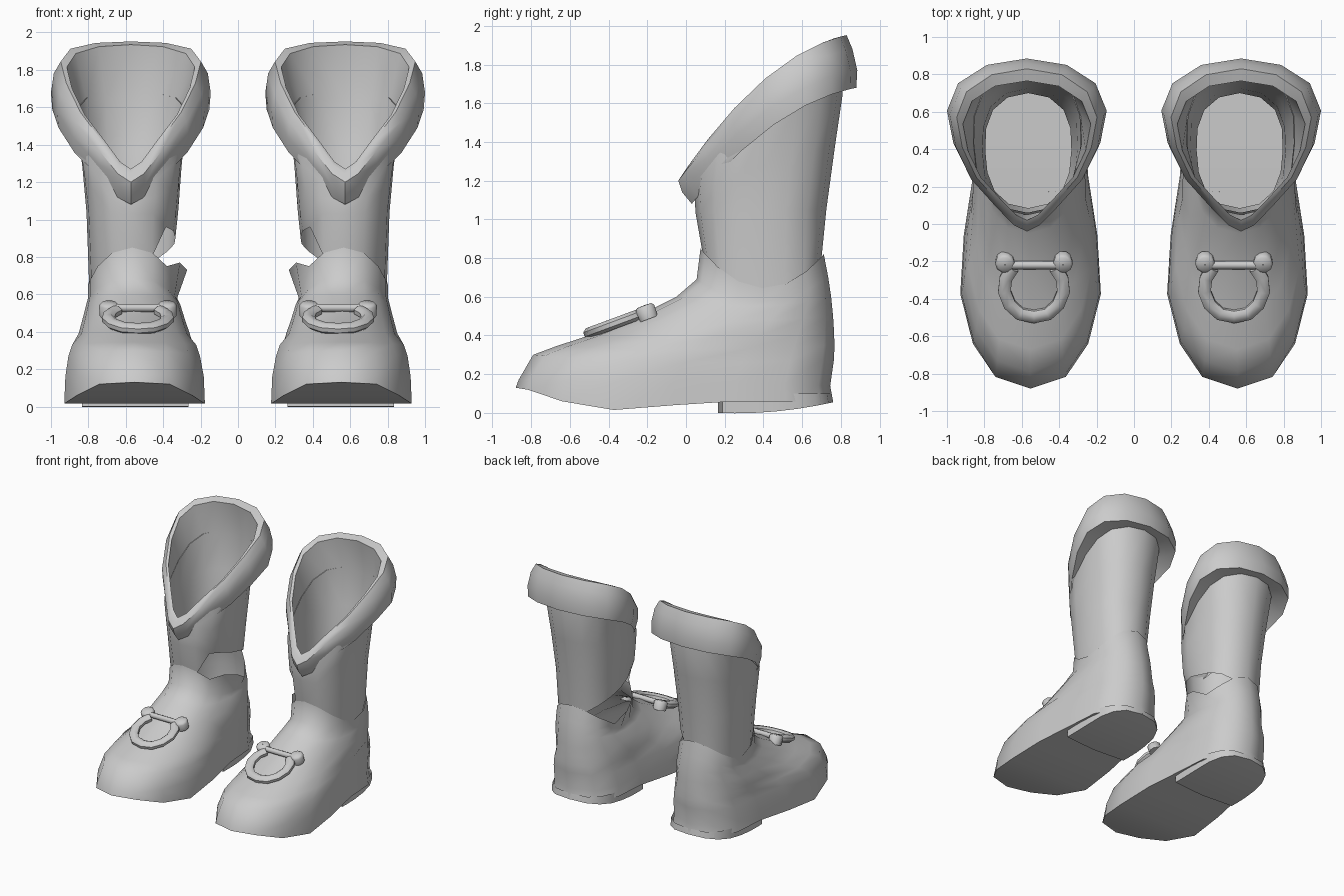
import bpy, bmesh, math
from mathutils import Vector

if "Cube" in bpy.data.objects:
    bpy.data.objects.remove(bpy.data.objects["Cube"], do_unlink=True)

leather = bpy.data.materials.new("grey leather")
leather.use_nodes = True
leather.diffuse_color = (0.6, 0.6, 0.6, 1)
leather.node_tree.nodes["Principled BSDF"].inputs["Base Color"].default_value = (0.6, 0.6, 0.6, 1)

N = 16
# Half-outline widths from front to back
SOLE = [0, .5, .82, 1, .95, .82, .77, .5, 0]
ROUND = [0, .46, .78, .95, 1, .98, .82, .48, 0]
TEAR = [0, .17, .4, .72, .92, 1, .86, .5, 0]
BLOCK = [0, 1, 1, 1, .98, .93, .78, .5, 0]


def ring(shape, cx, front, back, half_width, lift=0):
    """Closed outline between a front and a back (y, z) point."""
    pts = []
    for i in range(N):
        j = min(i, N - i)
        s = (1 - math.cos(math.pi * j / 8)) / 2
        side = 1 if i < 8 else -1
        y = front[0] + (back[0] - front[0]) * s
        z = front[1] + (back[1] - front[1]) * s + lift * 4 * s * (1 - s)
        pts.append(Vector((cx + side * half_width * shape[j], y, z)))
    return pts


def finish(name, bm, angle):
    bmesh.ops.recalc_face_normals(bm, faces=bm.faces)
    mesh = bpy.data.meshes.new(name)
    bm.to_mesh(mesh)
    bm.free()
    mesh.materials.append(leather)
    obj = bpy.data.objects.new(name, mesh)
    bpy.context.collection.objects.link(obj)
    bpy.ops.object.select_all(action='DESELECT')
    obj.select_set(True)
    bpy.context.view_layer.objects.active = obj
    bpy.ops.object.shade_smooth_by_angle(angle=math.radians(angle))


def loft(name, rings, mirror, cap=False, angle=50):
    """Skin a stack of rings, optionally closing the first one."""
    bm = bmesh.new()
    rows = [[bm.verts.new((p.x * mirror, p.y, p.z)) for p in r] for r in rings]
    for a, b in zip(rows, rows[1:]):
        n = len(a)
        for i in range(n):
            k = (i + 1) % n
            bm.faces.new((a[i], a[k], b[k], b[i]))
    if cap:
        r = rows[0]
        for i in range(N // 2):
            quad = [r[i], r[i + 1], r[N - i - 1], r[(N - i) % N]]
            bm.faces.new(list(dict.fromkeys(quad)))
    finish(name, bm, angle)


def tube(name, path, width, height, mirror, sides=8):
    """Rounded bar swept along a flat path, with closed ends."""
    bm = bmesh.new()
    rows = []
    for i, p in enumerate(path):
        t = (path[min(i + 1, len(path) - 1)] - path[max(i - 1, 0)]).normalized()
        across = t.cross(Vector((0, -.35, .94))).normalized()
        up = across.cross(t)
        row = []
        for k in range(sides):
            a = math.tau * (k + .5) / sides
            q = p + across * width * math.cos(a) + up * height * math.sin(a)
            row.append(bm.verts.new((q.x * mirror, q.y, q.z)))
        rows.append(row)
    for a, b in zip(rows, rows[1:]):
        for k in range(sides):
            m = (k + 1) % sides
            bm.faces.new((a[k], a[m], b[m], b[k]))
    bm.faces.new(rows[0])
    bm.faces.new(rows[-1])
    finish(name, bm, 50)


def on_instep(x, y, rise=0):
    return Vector((.535 + x, y, .525 + .37 * (y + .2) + rise))


def build_boot(mirror, label):
    # Foot, from the curved sole up to the ankle collar
    sole = ring(SOLE, .553, (-.88, .13), (.76, .06), .376)
    for i, p in enumerate(sole):
        p.z = [.13, .12, .06, .015, .04, .06, .06, .06, .06][min(i, N - i)]
    collar = ring(ROUND, .565, (.075, .85), (.712, .82), .237, -.19)
    # The collar gapes open on the inner side
    for i, (x, z) in {13: (.31, .77), 12: (.272, .73), 11: (.3, .66)}.items():
        collar[i].x, collar[i].z = x, z
    loft(label + "_foot", [
        sole,
        ring(SOLE, .553, (-.865, .17), (.745, .14), .37),
        ring(SOLE, .555, (-.79, .30), (.765, .28), .352, -.03),
        ring(SOLE, .555, (-.67, .345), (.767, .35), .332, -.02),
        ring(ROUND, .555, (-.5, .40), (.765, .42), .297, -.02),
        ring(ROUND, .558, (-.28, .485), (.76, .5), .272, -.02),
        ring(ROUND, .56, (-.05, .6), (.75, .6), .25, -.05),
        ring(ROUND, .565, (.055, .69), (.735, .7), .238, -.12),
        collar], mirror, cap=True)

    # Heel block
    loft(label + "_heel", [
        ring(BLOCK, .55, (.165, 0), (.76, .055), .285, -.02),
        ring(BLOCK, .55, (.165, .1), (.75, .1), .285)], mirror, cap=True, angle=30)

    # Shaft, cut away above the inner ankle and widening to the opening
    hem = ring(ROUND, .565, (.085, .83), (.7, .8), .23, -.19)
    for i, z in {14: .96, 13: .94, 12: .9, 11: .87, 10: .83}.items():
        hem[i].z = z
    opening = ring(TEAR, .573, (.02, 1.27), (.765, 1.935), .342, .1)
    loft(label + "_shaft", [
        hem,
        ring(ROUND, .565, (.05, 1.03), (.725, 1.05), .245),
        ring(ROUND, .567, (.045, 1.1), (.77, 1.38), .265, .04),
        ring(ROUND, .57, (.05, 1.18), (.81, 1.65), .29, .1),
        opening], mirror)

    # Turned-down cuff
    loft(label + "_cuff", [
        opening,
        ring(TEAR, .573, (-.01, 1.245), (.83, 1.952), .375, .13),
        ring(TEAR, .573, (-.04, 1.2), (.86, 1.88), .412, .13),
        ring(TEAR, .573, (-.02, 1.14), (.885, 1.77), .427, .12),
        ring(TEAR, .573, (.03, 1.08), (.88, 1.68), .42, .11),
        ring(ROUND, .57, (.06, 1.15), (.81, 1.68), .285, .1)], mirror)

    # Horseshoe buckle: bow, crossbar and two end knobs
    half = [(.115, -.235), (.15, -.29), (.158, -.36), (.13, -.43), (.075, -.48)]
    bow = half + [(0, -.495)] + [(-x, y) for x, y in reversed(half)]
    tube(label + "_buckle_bow", [on_instep(x, y) for x, y in bow], .037, .03, mirror)
    tube(label + "_buckle_bar", [on_instep(x, -.22, .01) for x in (-.14, .14)], .022, .022, mirror)
    for side in (-1, 1):
        c = on_instep(side * .155, -.205)
        n = Vector((0, -.35, .94))
        disc = []
        for radius, height in ((.002, -.04), (.05, -.04), (.053, .02), (.04, .033), (.002, .035)):
            disc.append([c + n * height + Vector((math.cos(a), .94 * math.sin(a), .35 * math.sin(a))) * radius
                         for a in (math.tau * k / 10 for k in range(10))])
        loft(label + "_buckle_knob_" + ("outer" if side > 0 else "inner"), disc, mirror)


build_boot(1, "left")
build_boot(-1, "right")
